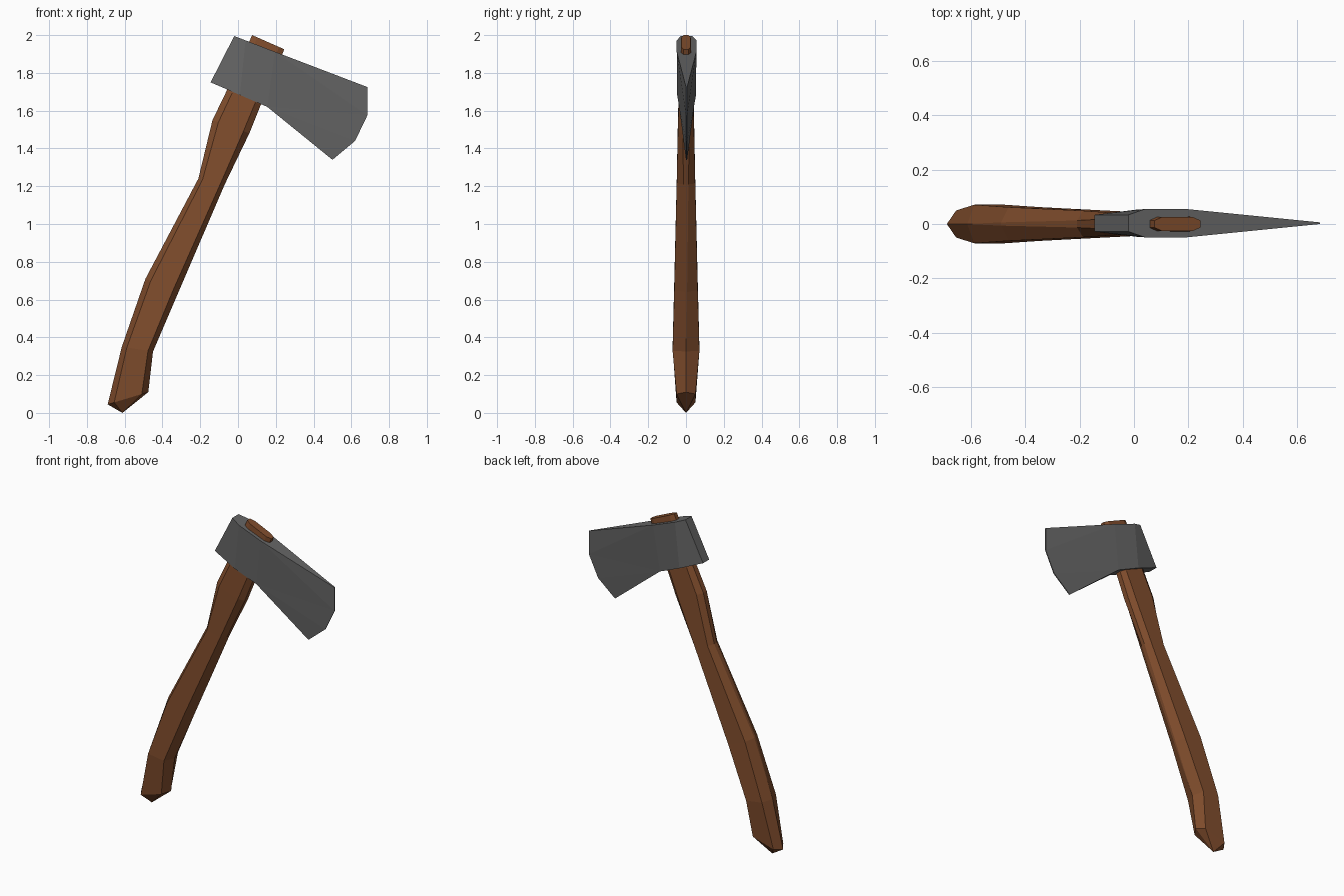
import bpy, bmesh
from mathutils import Vector

if "Cube" in bpy.data.objects:
    bpy.data.objects.remove(bpy.data.objects["Cube"])


def material(name, rgb):
    m = bpy.data.materials.new(name)
    m.diffuse_color = (*rgb, 1)
    m.use_nodes = True
    m.node_tree.nodes["Principled BSDF"].inputs["Base Color"].default_value = m.diffuse_color
    return m


def finish(name, bm, mat):
    bmesh.ops.remove_doubles(bm, verts=bm.verts, dist=0.0005)
    bmesh.ops.recalc_face_normals(bm, faces=bm.faces)
    me = bpy.data.meshes.new(name)
    bm.to_mesh(me)
    bm.free()
    me.materials.append(mat)
    ob = bpy.data.objects.new(name, me)
    bpy.context.collection.objects.link(ob)
    return ob


wood = material("wood", (0.22, 0.075, 0.026))
steel = material("steel", (0.13, 0.13, 0.13))

# Handle: faceted rings (back x,z, front x,z, half thickness, half width of edge flat)
rings = [
    (-0.69, 0.045, -0.475, 0.11, 0.05, 0.0),
    (-0.615, 0.35, -0.45, 0.325, 0.071, 0.0),
    (-0.49, 0.71, -0.315, 0.64, 0.062, 0.006),
    (-0.21, 1.24, -0.07, 1.21, 0.049, 0.013),
    (-0.135, 1.55, 0.06, 1.48, 0.043, 0.017),
    (-0.06, 1.705, 0.12, 1.63, 0.039, 0.017),
    (0.056, 1.958, 0.232, 1.893, 0.027, 0.014),
    (0.075, 2.0, 0.245, 1.925, 0.025, 0.013),
]
bm = bmesh.new()
loops = []
for bx, bz, fx, fz, h, w in rings:
    back, front = Vector((bx, 0, bz)), Vector((fx, 0, fz))
    section = [(0, w), (0.16, h), (0.84, h), (1, w), (1, -w), (0.84, -h), (0.16, -h), (0, -w)]
    loops.append([bm.verts.new(back.lerp(front, t) + Vector((0, y, 0))) for t, y in section])
for a, b in zip(loops, loops[1:]):
    for i in range(8):
        j = (i + 1) % 8
        bm.faces.new((a[i], a[j], b[j], b[i]))
bm.faces.new(loops[-1])
# pointed butt
tip = bm.verts.new((-0.612, 0, 0.0))
for i in range(8):
    bm.faces.new((loops[0][i], tip, loops[0][(i + 1) % 8]))
finish("handle", bm, wood)

# Axe head: outline points (x, z, half thickness), poll -> top -> cutting edge -> underside
outline = [
    (-0.145, 1.75, 0.031), (-0.02, 1.995, 0.031),
    (0.04, 1.972, 0.052), (0.195, 1.912, 0.052),
    (0.685, 1.725, 0.003), (0.685, 1.575, 0.003), (0.62, 1.44, 0.003), (0.50, 1.34, 0.003),
    (0.155, 1.62, 0.039), (0.01, 1.683, 0.05),
]
sides = [(0, 1, 2, 9), (9, 2, 3, 8), (3, 4, 5), (3, 5, 8), (8, 5, 6), (8, 6, 7)]
bm = bmesh.new()
left, right = [[bm.verts.new((x, s * h + 0.003, z)) for x, z, h in outline] for s in (-1, 1)]
for side in (left, right):
    for f in sides:
        bm.faces.new([side[i] for i in f])
for i in range(len(outline)):
    j = (i + 1) % len(outline)
    bm.faces.new((left[i], left[j], right[j], right[i]))
finish("axe_head", bm, steel)
